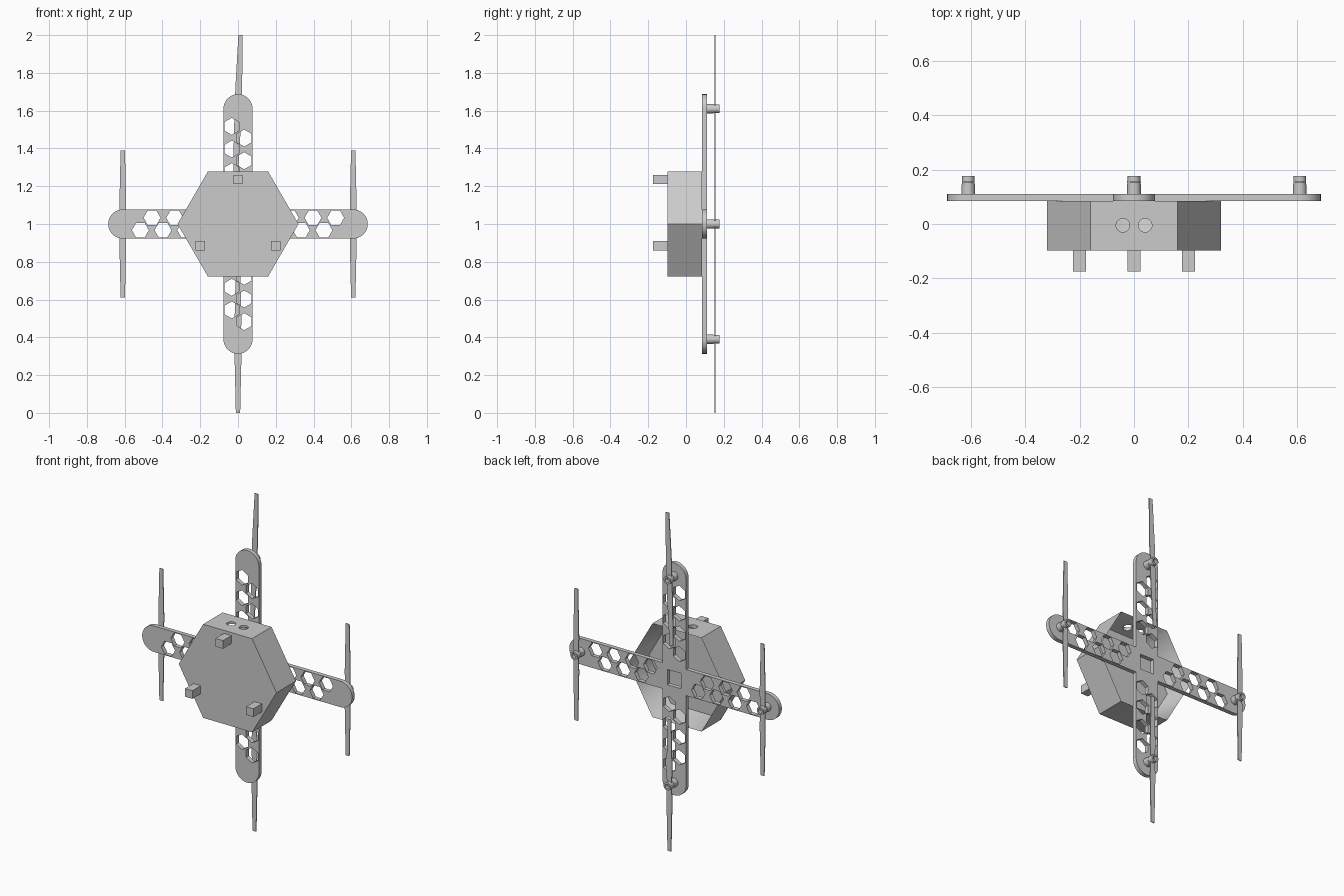
import bpy
import bmesh
from math import cos, sin, pi, radians
from mathutils import Matrix, Vector

if "Cube" in bpy.data.objects:
    bpy.data.objects.remove(bpy.data.objects["Cube"])

GREY = (0.6, 0.6, 0.6, 1)
grey = bpy.data.materials.new("plain grey")
grey.use_nodes = True
grey.diffuse_color = GREY
grey.node_tree.nodes["Principled BSDF"].inputs["Base Color"].default_value = GREY

MID = 1.0        # height of the frame centre
REACH = 0.61     # centre to motor axis
ARM_W = 0.077    # half width of an arm


def activate(obj):
    bpy.ops.object.select_all(action='DESELECT')
    obj.select_set(True)
    bpy.context.view_layer.objects.active = obj


def ngon(cx, cy, r, n, start=0.0):
    return [(cx + r * cos(start + 2 * pi * i / n),
             cy + r * sin(start + 2 * pi * i / n)) for i in range(n)]


def turn(points, quarter):
    """Rotate 2D points by quarter turns."""
    m = Matrix.Rotation(quarter * pi / 2, 2)
    return [tuple(m @ Vector(p)) for p in points]


def plate(name, loops, y0, y1, x=0.0, z=MID, spin=0.0):
    """Extrude flat outlines (with holes) along y; outline plane is x-z."""
    curve = bpy.data.curves.new(name, 'CURVE')
    curve.dimensions = '2D'
    curve.fill_mode = 'BOTH'
    curve.extrude = (y1 - y0) / 2
    for loop in loops:
        s = curve.splines.new('POLY')
        s.points.add(len(loop) - 1)
        for p, (u, v) in zip(s.points, loop):
            p.co = (u, v, 0, 1)
        s.use_cyclic_u = True
    obj = bpy.data.objects.new(name, curve)
    bpy.context.collection.objects.link(obj)
    obj.location = (x, (y0 + y1) / 2, z)
    obj.rotation_euler = (pi / 2, spin, 0)
    activate(obj)
    bpy.ops.object.convert(target='MESH')
    obj = bpy.context.object
    bm = bmesh.new()
    bm.from_mesh(obj.data)
    bmesh.ops.remove_doubles(bm, verts=bm.verts, dist=1e-5)
    bmesh.ops.recalc_face_normals(bm, faces=bm.faces)
    bm.to_mesh(obj.data)
    bm.free()
    obj.data.materials.clear()
    obj.data.materials.append(grey)
    bpy.ops.object.shade_smooth_by_angle(angle=radians(30))
    return obj


# Hollow hexagonal body, open at the back
body = plate("body_shell", [ngon(0, 0, 0.32, 6)], -0.097, 0.085)
bm = bmesh.new()
bm.from_mesh(body.data)
bmesh.ops.dissolve_limit(bm, angle_limit=0.01, verts=bm.verts, edges=bm.edges)
back = min(bm.faces, key=lambda f: f.calc_center_median().z)
bmesh.ops.inset_region(bm, faces=[back], thickness=0.032)
bmesh.ops.translate(bm, verts=back.verts, vec=(0, 0, 0.15))
bm.to_mesh(body.data)
bm.free()

# Two round ports drilled through the top wall
for x in (-0.041, 0.041):
    bpy.ops.mesh.primitive_cylinder_add(vertices=32, radius=0.025, depth=0.12,
                                        location=(x, -0.005, MID + 0.265))
    drill = bpy.context.object
    cut = body.modifiers.new("port", 'BOOLEAN')
    cut.operation = 'DIFFERENCE'
    cut.solver = 'EXACT'
    cut.object = drill
    activate(body)
    bpy.ops.object.modifier_apply(modifier=cut.name)
    bpy.data.objects.remove(drill)

# Cross-shaped frame with rounded ends, lightening holes and a square centre hole
outline, holes = [], [ngon(0, 0, 0.064, 4, pi / 4)]
for q in range(4):
    tip = [(REACH + ARM_W * cos(a), ARM_W * sin(a))
           for a in (-pi / 2 + pi * i / 24 for i in range(25))]
    outline += turn(tip + [(ARM_W, ARM_W)], q)
    for k in range(4):
        holes.append(turn(ngon(0.517 - 0.12 * k, 0.033, 0.045, 6), q))
        if k < 3:
            holes.append(turn(ngon(0.455 - 0.12 * k, -0.033, 0.045, 6), q))
plate("cross_frame", [outline] + holes, 0.085, 0.11)

# Two-bladed propeller outline, tapered to the tips
half = [(0.015, 0), (0.018, 0.1), (0.0115, 0.39)]
blade = half + [(-u, v) for u, v in reversed(half)]
blade = blade[:-1] + [(-u, -v) for u, v in blade[:-1]]

# Motor, ring hub and propeller at each arm end
for q, side in enumerate(("left", "top", "right", "bottom")):
    x, z = REACH * cos(q * pi / 2), MID + REACH * sin(q * pi / 2)
    plate(side + "_motor", [ngon(0, 0, 0.025, 24)], 0.11, 0.145, x, z)
    plate(side + "_hub", [ngon(0, 0, 0.023, 24), ngon(0, 0, 0.013, 24)],
          0.145, 0.177, x, z)
    plate(side + "_propeller", [blade], 0.152, 0.157, x, z,
          radians(2) if side == "top" else 0)

# Three square feet on the front face
for name, x, z in (("top", 0, 0.235), ("left", 0.2, -0.115), ("right", -0.2, -0.115)):
    plate(name + "_foot", [ngon(0, 0, 0.034, 4, pi / 4)], -0.175, -0.095, x, MID + z)
